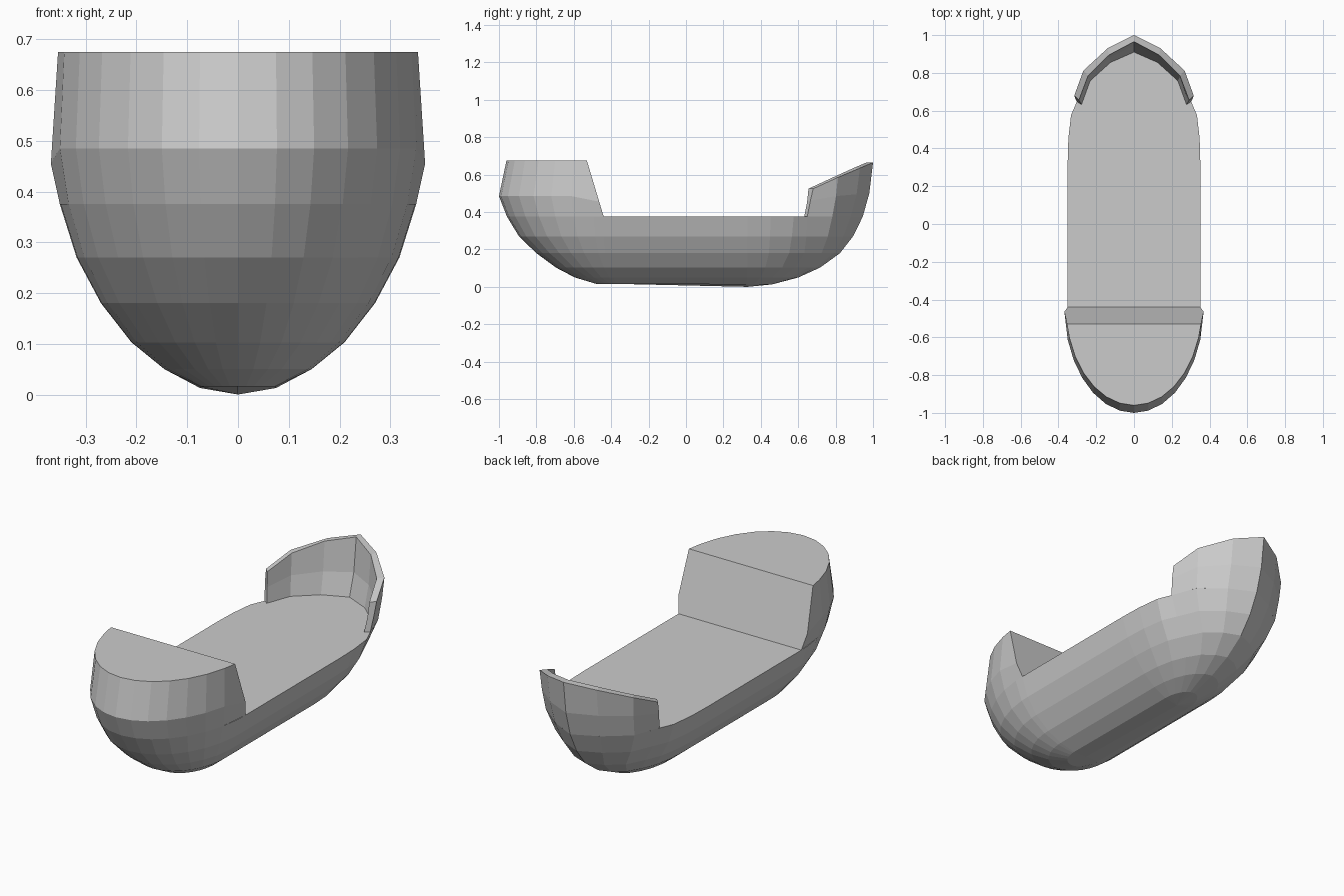
import bpy, bmesh
from math import sin, cos, radians, acos, degrees
from mathutils import Vector

if "Cube" in bpy.data.objects:
    bpy.data.objects.remove(bpy.data.objects["Cube"])

DECK = 0.375


def finish(name, bm):
    bmesh.ops.remove_doubles(bm, verts=bm.verts, dist=0.0005)
    bmesh.ops.dissolve_degenerate(bm, edges=bm.edges, dist=0.0002)
    bmesh.ops.recalc_face_normals(bm, faces=bm.faces)
    me = bpy.data.meshes.new(name)
    bm.to_mesh(me)
    bm.free()
    ob = bpy.data.objects.new(name, me)
    bpy.context.collection.objects.link(ob)
    return ob


def mirrored(half):
    """Half outline (centre to centre, x >= 0) -> closed loop."""
    return half + [Vector((-p[0], p[1], p[2])) for p in reversed(half[1:-1])]


def skin(bm, rings, closed=True):
    rows = [[bm.verts.new(p) for p in r] for r in rings]
    n = len(rows[0])
    for a, b in zip(rows, rows[1:]):
        for i in range(n if closed else n - 1):
            j = (i + 1) % n
            bm.faces.new((a[i], a[j], b[j], b[i]))
    return rows


# Normalised bow outline at deck height: (fraction of width, fraction of length)
BOW = [(1, 0), (0.99, 0.20), (0.95, 0.40), (0.86, 0.52), (0.72, 0.735), (0.375, 0.895), (0, 1)]


def hull_ring(z, zb, w, stern, bow, yc, yb, t):
    half = []
    for k in range(9):
        a = radians(min(12 * k, 90))
        half.append(Vector((w * sin(a), yc + (stern - yc) * cos(a), z)))
    for i, (u, v) in enumerate(BOW):
        a = radians(15 * i)
        x = w * (cos(a) * (1 - t) + u * t)
        y = yb + (bow - yb) * (sin(a) * (1 - t) + v * t)
        half.append(Vector((max(x, 0), y, zb)))
    half[0].x = half[-1].x = 0
    return mirrored(half)


# Hull: z stern, z bow, half width, stern y, bow y, arc centres, bow sharpness
LEVELS = [
    (0.016, 0.000, 0.000, -0.37, 0.33, -0.37, 0.33, 0.0),
    (0.016, 0.013, 0.075, -0.48, 0.46, -0.37, 0.33, 0.0),
    (0.050, 0.050, 0.145, -0.594, 0.60, -0.39, 0.33, 0.1),
    (0.103, 0.103, 0.210, -0.695, 0.717, -0.41, 0.33, 0.25),
    (0.180, 0.180, 0.270, -0.80, 0.823, -0.43, 0.33, 0.5),
    (0.270, 0.270, 0.318, -0.893, 0.893, -0.44, 0.33, 0.8),
    (DECK, DECK, 0.351, -0.957, 0.945, -0.44, 0.33, 1.0),
]
bm = bmesh.new()
rows = skin(bm, [hull_ring(*lv) for lv in LEVELS])
bm.faces.new(rows[-1])  # flat deck
finish("hull", bm)


# Raised stern block: clipped half ellipses with a raked front face
def stern_ring(z, w, stern, cut, zc):
    length = -0.44 - stern
    end = degrees(acos(max(0, (-0.44 - cut) / length)))
    pts = []
    for k in range(8):
        a = radians(end if k == 7 else min(12 * k, end))
        pts.append(Vector((w * sin(a), -0.44 - length * cos(a), zc if k == 7 else z)))
    return [Vector((-p.x, p.y, p.z)) for p in reversed(pts[1:])] + pts


bm = bmesh.new()
rows = skin(bm, [stern_ring(DECK, 0.351, -0.957, -0.44, DECK),
                 stern_ring(0.485, 0.369, -1.0, -0.464, 0.455),
                 stern_ring(0.675, 0.360, -0.96, -0.53, 0.675)], closed=False)
bm.faces.new(rows[-1])
bm.faces.new([r[0] for r in rows] + [r[-1] for r in reversed(rows)])
bm.faces.new(rows[0])
finish("stern_block", bm)

# Bow bulwark: cross-sections from the stem to the end
SECTIONS = [  # outer bottom, outer middle, outer top, inner top, inner middle, inner bottom
    [(0, 0.945, DECK), (0, 0.98, 0.50), (0, 1.0, 0.665), (0, 0.965, 0.665), (0, 0.945, 0.49), (0, 0.91, DECK)],
    [(0.132, 0.88, DECK), (0.138, 0.912, 0.495), (0.14, 0.93, 0.635),
     (0.132, 0.895, 0.635), (0.130, 0.88, 0.485), (0.125, 0.855, DECK)],
    [(0.253, 0.782, DECK), (0.262, 0.802, 0.485), (0.268, 0.812, 0.585),
     (0.243, 0.785, 0.585), (0.240, 0.775, 0.475), (0.232, 0.758, DECK)],
    [(0.302, 0.648, DECK), (0.312, 0.665, 0.46), (0.316, 0.68, 0.525),
     (0.292, 0.655, 0.525), (0.287, 0.647, 0.45), (0.278, 0.632, DECK)],
]
left = [[(-x, y, z) for x, y, z in s] for s in reversed(SECTIONS[1:])]
bm = bmesh.new()
rows = skin(bm, left + SECTIONS)
bm.faces.new(rows[0])
bm.faces.new(rows[-1])
finish("bow_bulwark", bm)
